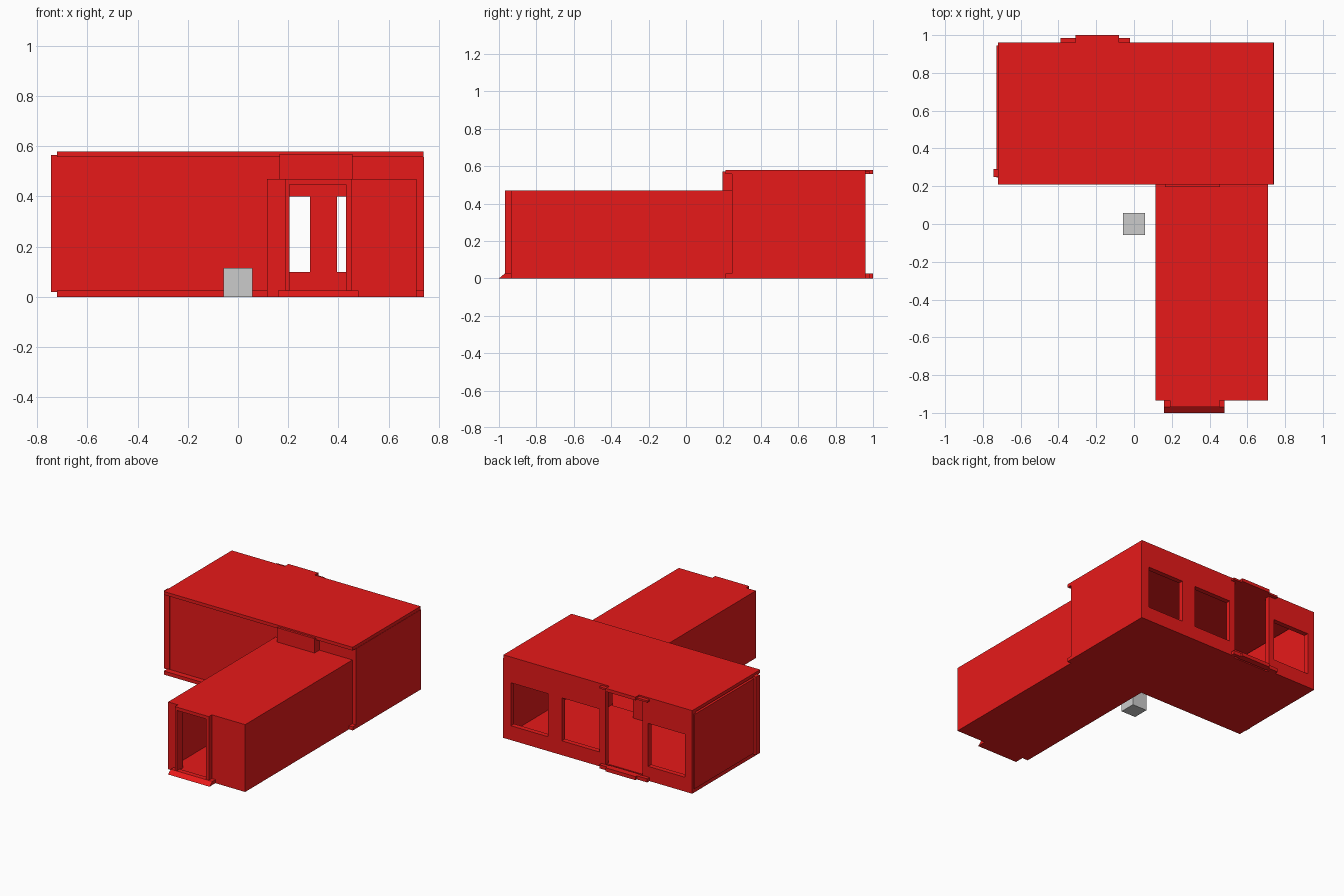
import bpy, bmesh

if "Cube" in bpy.data.objects:
    bpy.data.objects.remove(bpy.data.objects["Cube"])

red = bpy.data.materials.new("red_panel")
red.diffuse_color = (0.8, 0.01, 0.01, 1)
red.use_nodes = True
red.node_tree.nodes["Principled BSDF"].inputs["Base Color"].default_value = red.diffuse_color


def add_box(bm, x0, x1, y0, y1, z0, z1):
    v = bmesh.ops.create_cube(bm, size=1)["verts"]
    for p in v:
        p.co = (x0 + (p.co.x + .5) * (x1 - x0),
                y0 + (p.co.y + .5) * (y1 - y0),
                z0 + (p.co.z + .5) * (z1 - z0))


def make(name, boxes, mat=red):
    bm = bmesh.new()
    for b in boxes:
        add_box(bm, *b)
    me = bpy.data.meshes.new(name)
    bm.to_mesh(me)
    bm.free()
    ob = bpy.data.objects.new(name, me)
    bpy.context.collection.objects.link(ob)
    if mat:
        me.materials.append(mat)
    return ob


def wall_with_openings(name, x0, x1, y0, y1, z0, z1, openings):
    """Wall along x; each opening is (left, right, bottom, top), sorted by x."""
    boxes, x = [], x0
    for a, b, lo, hi in openings:
        boxes.append((x, a, y0, y1, z0, z1))
        if lo > z0:
            boxes.append((a, b, y0, y1, z0, lo))
        if hi < z1:
            boxes.append((a, b, y0, y1, hi, z1))
        x = b
    boxes.append((x, x1, y0, y1, z0, z1))
    return make(name, boxes)


# Large room: slabs and end walls
make("room_floor", [(-.72, .74, .21, .945, 0, .025)])
make("room_roof", [(-.72, .738, .21, .96, .557, .58)])
make("room_left_wall", [(-.728, -.70, .245, .945, .03, .55)])
make("room_right_wall", [(.715, .74, .245, .96, .025, .557)])

# Room back wall: three windows and a full-height doorway
wall_with_openings("room_back_wall", -.72, .74, .925, .96, .025, .557, [
    (-.666, -.38, .1, .4), (-.336, -.05, .025, .557),
    (-.005, .287, .1, .4), (.395, .68, .1, .4)])
make("back_wall_foot", [(-.72, -.336, .945, .96, 0, .025),
                        (-.05, .74, .945, .96, 0, .025)])
make("back_door_lintel", [(-.31, -.08, .96, 1.0, .557, .58),
                          (-.39, -.02, .96, .985, .557, .57)])
make("back_door_sill", [(-.39, -.02, .96, .985, 0, .025),
                        (-.31, -.08, .955, 1.0, 0, .025)])

# Room front wall with the opening into the corridor
wall_with_openings("room_front_wall", -.745, .725, .25, .29, .02, .565,
                   [(.205, .43, .02, .55)])
make("junction_frame", [(.165, .205, .195, .25, .02, .57),
                        (.43, .455, .195, .25, .02, .57),
                        (.205, .43, .195, .25, .55, .57),
                        (.205, .43, .195, .21, .46, .55)])

# Corridor
make("corridor_floor", [(.115, .71, -.935, .21, 0, .02)])
make("corridor_roof", [(.115, .71, -.935, .248, .447, .47)])
make("corridor_side_walls", [(.115, .14, -.935, .248, .02, .447),
                             (.685, .71, -.935, .248, .02, .447)])
wall_with_openings("corridor_front_wall", .115, .71, -.935, -.90, .02, .447,
                   [(.205, .43, .02, .447)])

# Corridor entrance frame
make("entrance_frame", [(.19, .205, -.968, -.935, .02, .47),
                        (.43, .452, -.968, -.935, .02, .47),
                        (.205, .43, -.968, -.935, .447, .47)])

# Entrance sill sloping down to the front edge
sill = make("entrance_sill", [(.16, .48, -1.0, -.935, 0, .025)])
for v in sill.data.vertices:
    if v.co.z > .02:
        v.co.y = -.97 if v.co.y < -.95 else v.co.y

# Loose grey cube
make("grey_cube", [(-.057, .057, -.057, .057, 0, .115)], None)
